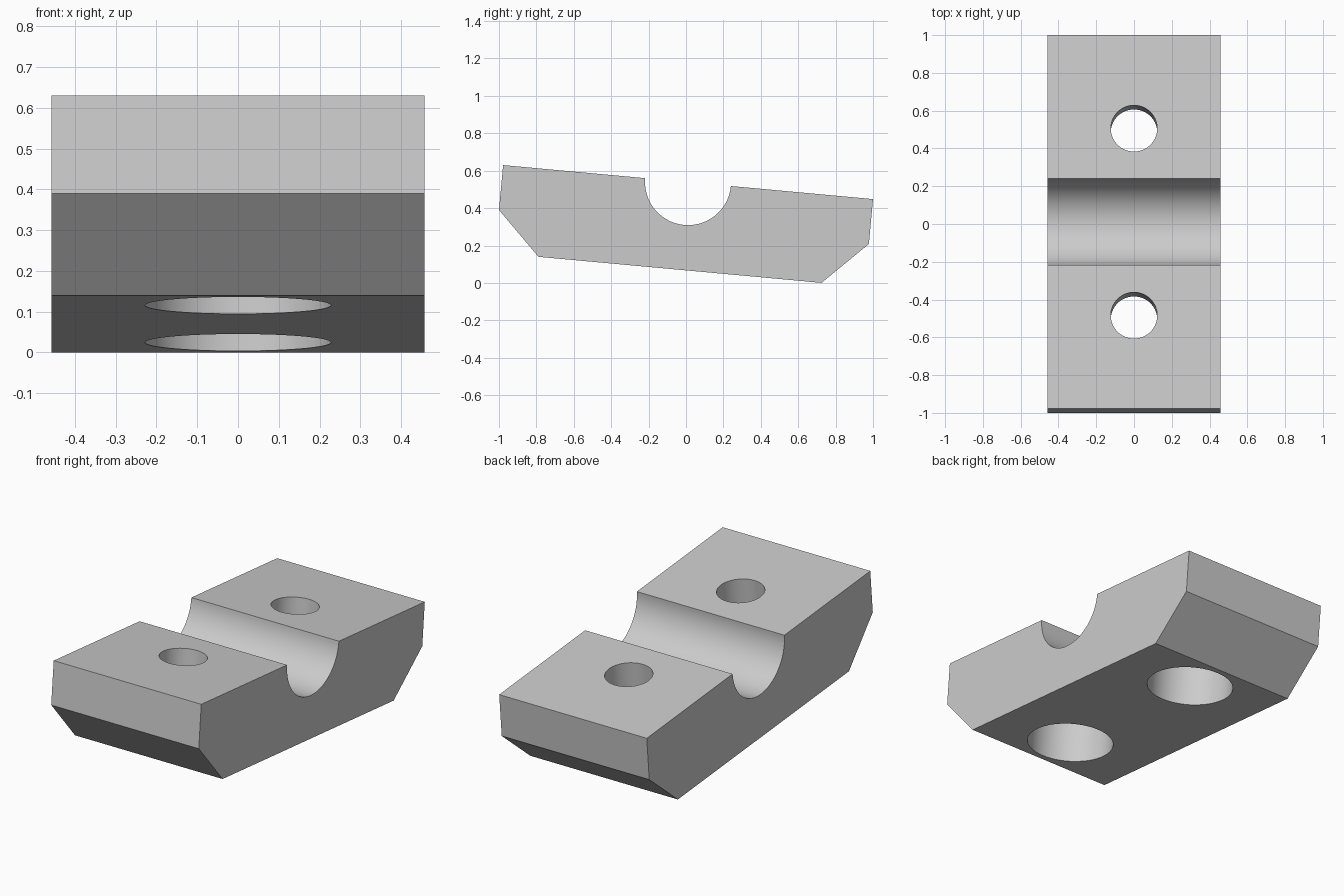
import bpy, bmesh, math

if "Cube" in bpy.data.objects:
    bpy.data.objects.remove(bpy.data.objects["Cube"])

TILT = math.radians(-5.25)
ORIGIN = (0, 0.011, 0.539)      # centre of the top face
HALF_W, HALF_L, HALF_BASE = 0.457, 0.993, 0.76
HEIGHT, SIDE = 0.471, 0.241
GROOVE_R, HOLE_Y, BORE_R, COUNTERBORE_R = 0.23, 0.497, 0.123, 0.228
STEPS = 48

grey = bpy.data.materials.new("light_grey")
grey.use_nodes = True
color = (0.6, 0.6, 0.6, 1)
grey.diffuse_color = color
grey.node_tree.nodes["Principled BSDF"].inputs["Base Color"].default_value = color


def make_object(name, bm):
    mesh = bpy.data.meshes.new(name)
    bm.to_mesh(mesh)
    bm.free()
    mesh.materials.append(grey)
    obj = bpy.data.objects.new(name, mesh)
    bpy.context.collection.objects.link(obj)
    return obj


# Chamfered side profile with a half-round groove, extruded across the width
half = [(HALF_L, 0), (HALF_L, -SIDE), (HALF_BASE, -HEIGHT)]
arc = [(GROOVE_R * math.cos(a), GROOVE_R * math.sin(a))
       for a in (math.pi * (1 + i / STEPS) for i in range(STEPS + 1))]
profile = arc + half + [(-y, z) for y, z in reversed(half)]
bm = bmesh.new()
face = bm.faces.new([bm.verts.new((-HALF_W, y, z)) for y, z in profile])
side = bmesh.ops.extrude_face_region(bm, geom=[face])["geom"]
bmesh.ops.translate(bm, vec=(2 * HALF_W, 0, 0),
                    verts=[v for v in side if isinstance(v, bmesh.types.BMVert)])
bmesh.ops.recalc_face_normals(bm, faces=bm.faces)
block = make_object("clamp_block", bm)


# Stepped bolt hole: narrow bore above, wide counterbore below
def hole_cutter(name, y):
    bm = bmesh.new()
    steps = [(BORE_R, 0.1), (BORE_R, -SIDE), (COUNTERBORE_R, -SIDE),
             (COUNTERBORE_R, -HEIGHT - 0.1)]
    n = 64
    rings = [[bm.verts.new((r * math.cos(math.tau * i / n),
                            y + r * math.sin(math.tau * i / n), z))
              for i in range(n)] for r, z in steps]
    for a, b in zip(rings, rings[1:]):
        for i in range(n):
            j = (i + 1) % n
            bm.faces.new((a[i], a[j], b[j], b[i]))
    bm.faces.new(rings[0])
    bm.faces.new(rings[-1])
    bmesh.ops.recalc_face_normals(bm, faces=bm.faces)
    cutter = make_object(name, bm)
    cutter.hide_render = True
    return cutter


bpy.context.view_layer.objects.active = block
block.select_set(True)
for name, y in (("front_hole_cutter", -HOLE_Y), ("back_hole_cutter", HOLE_Y)):
    cutter = hole_cutter(name, y)
    mod = block.modifiers.new(name, "BOOLEAN")
    mod.operation = "DIFFERENCE"
    mod.solver = "EXACT"
    mod.object = cutter
    bpy.ops.object.modifier_apply(modifier=mod.name)
    bpy.data.objects.remove(cutter)

# Tilt the finished block into place
block.location = ORIGIN
block.rotation_euler.x = TILT
for obj in bpy.context.selected_objects:
    obj.select_set(obj == block)
bpy.ops.object.shade_smooth_by_angle(angle=math.radians(30))
